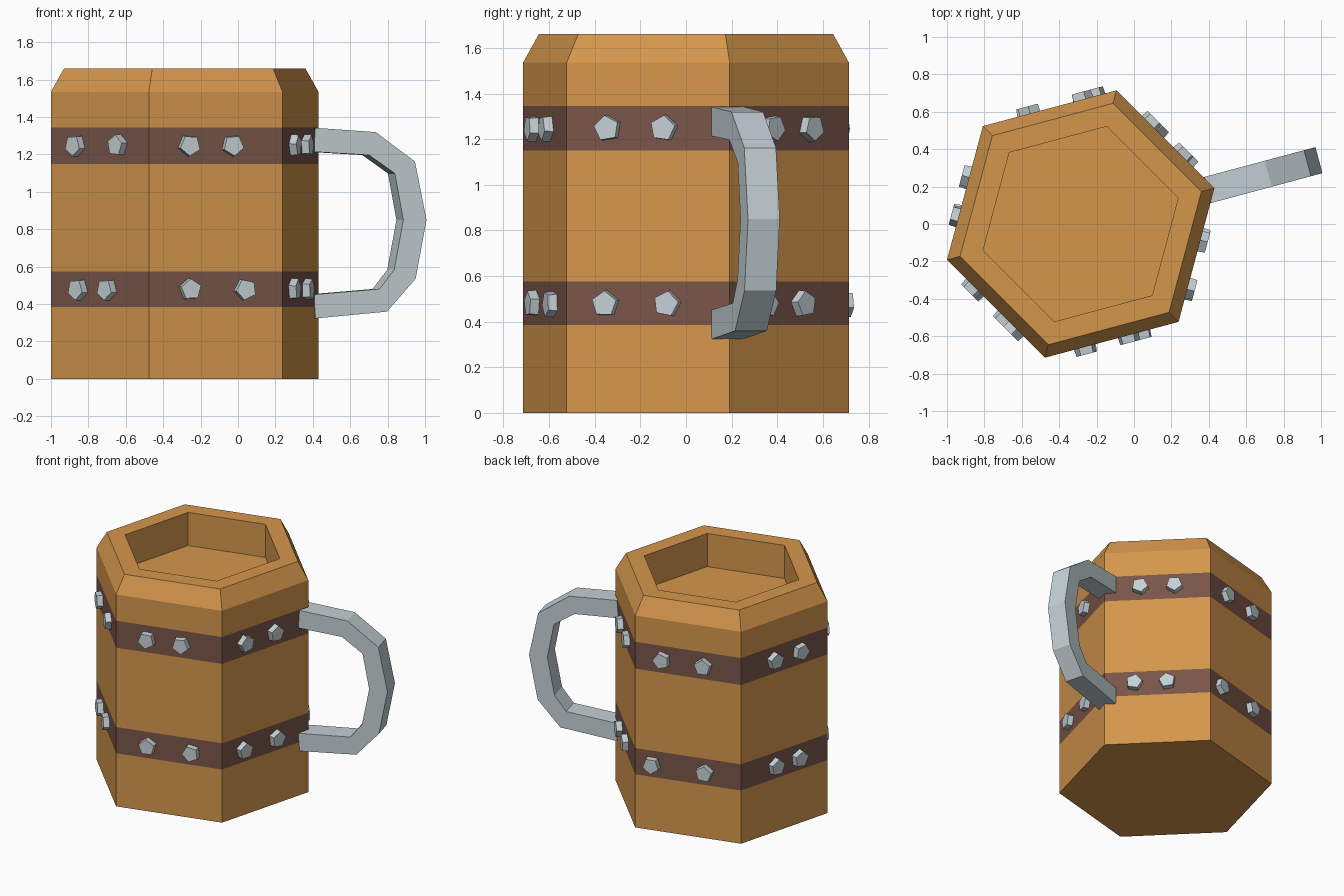
import bpy, bmesh, random
from math import radians, cos, sin
from mathutils import Vector, Matrix

random.seed(4)
if "Cube" in bpy.data.objects:
    bpy.data.objects.remove(bpy.data.objects["Cube"])


def material(name, rgb):
    mat = bpy.data.materials.new(name)
    mat.use_nodes = True
    mat.diffuse_color = (*rgb, 1)
    mat.node_tree.nodes["Principled BSDF"].inputs["Base Color"].default_value = (*rgb, 1)
    return mat


WOOD = material("warm_wood", (0.66, 0.305, 0.072))
BAND = material("dark_brown_band", (0.191, 0.091, 0.065))
METAL = material("pale_metal", (0.55, 0.63, 0.66))

AXIS = Vector((-0.285, 0, 0))
RADIUS = 0.74
TURN = radians(15)          # direction of the corner that carries the handle


def finish(name, bm, *mats):
    bmesh.ops.recalc_face_normals(bm, faces=bm.faces)
    mesh = bpy.data.meshes.new(name)
    bm.to_mesh(mesh)
    bm.free()
    for mat in mats:
        mesh.materials.append(mat)
    obj = bpy.data.objects.new(name, mesh)
    bpy.context.collection.objects.link(obj)
    return obj


def loft(bm, rings):
    """Join rings of points with quads and cap both ends."""
    rings = [[bm.verts.new(p) for p in ring] for ring in rings]
    for a, b in zip(rings, rings[1:]):
        for i in range(len(a)):
            j = (i + 1) % len(a)
            bm.faces.new((a[i], a[j], b[j], b[i]))
    bm.faces.new(rings[0])
    bm.faces.new(rings[-1])


def hexagon(r, z):
    angles = [TURN + radians(60 * i) for i in range(6)]
    return [AXIS + Vector((r * cos(a), r * sin(a), z)) for a in angles]


# Hexagonal mug body: outer wall, chamfered rim and hollow
BANDS = [(0.385, 0.575), (1.15, 1.345)]
profile = [(RADIUS, 0)]
profile += [(RADIUS, z) for band in BANDS for z in band]
profile += [(RADIUS, 1.535), (0.668, 1.66), (0.54, 1.66), (0.54, 1.42)]
bm = bmesh.new()
loft(bm, [hexagon(r, z) for r, z in profile])
for face in bm.faces:
    z = face.calc_center_median().z
    in_band = any(lo < z < hi for lo, hi in BANDS)
    face.material_index = int(in_band and abs(face.normal.z) < 0.5)
finish("mug_body", bm, WOOD, BAND)

# Handle: a square bar swept along a path of (distance from axis, height)
path = [(0.70, 1.278), (1.02, 1.258), (1.20, 1.13), (1.255, 0.85),
        (1.20, 0.56), (1.08, 0.42), (0.70, 0.387)]
path = [Vector(p) for p in path]
out = Vector((cos(TURN), sin(TURN), 0))
side = Vector((-sin(TURN), cos(TURN), 0))
bm = bmesh.new()
rings = []
for i, p in enumerate(path):
    before, after = path[max(i - 1, 0)], path[min(i + 1, len(path) - 1)]
    along = (after - before).normalized()
    normal = Vector((-along.y, along.x))
    ring = []
    for n, s in ((-1, -1), (1, -1), (1, 1), (-1, 1)):
        q = p + normal * n * 0.064
        ring.append(AXIS + out * q.x + Vector((0, 0, q.y)) + side * s * 0.072)
    rings.append(ring)
loft(bm, rings)
finish("handle", bm, METAL)

# Five-sided rivets: two on each wall in each band, slightly uneven
# wall direction: (offsets along the wall in the lower band, in the upper band)
walls = {
    -15: ((-0.19, 0.09), (-0.18, 0.075)),
    45: ((-0.16, 0.07), (-0.12, 0.12)),
    105: ((-0.25, 0.12), (-0.18, 0.11)),
    165: ((-0.08, 0.12), (-0.09, 0.13)),
    -135: ((-0.15, 0.07), (-0.17, 0.15)),
    -75: ((-0.145, 0.16), (-0.15, 0.09)),
}
bm = bmesh.new()
for degrees, rows in walls.items():
    spin = Matrix.Rotation(radians(degrees), 4, "Z")
    for offsets, z in zip(rows, (0.478, 1.248)):
        for t in offsets:
            place = (Matrix.Translation(AXIS) @ spin
                     @ Matrix.Translation((RADIUS * cos(radians(30)) + 0.01, t, z))
                     @ Matrix.Rotation(radians(90), 4, "Y")
                     @ Matrix.Rotation(random.uniform(0, 1.2), 4, "Z"))
            bmesh.ops.create_cone(bm, cap_ends=True, segments=5, radius1=0.062,
                                  radius2=0.057, depth=0.06, matrix=place)
finish("rivets", bm, METAL)
